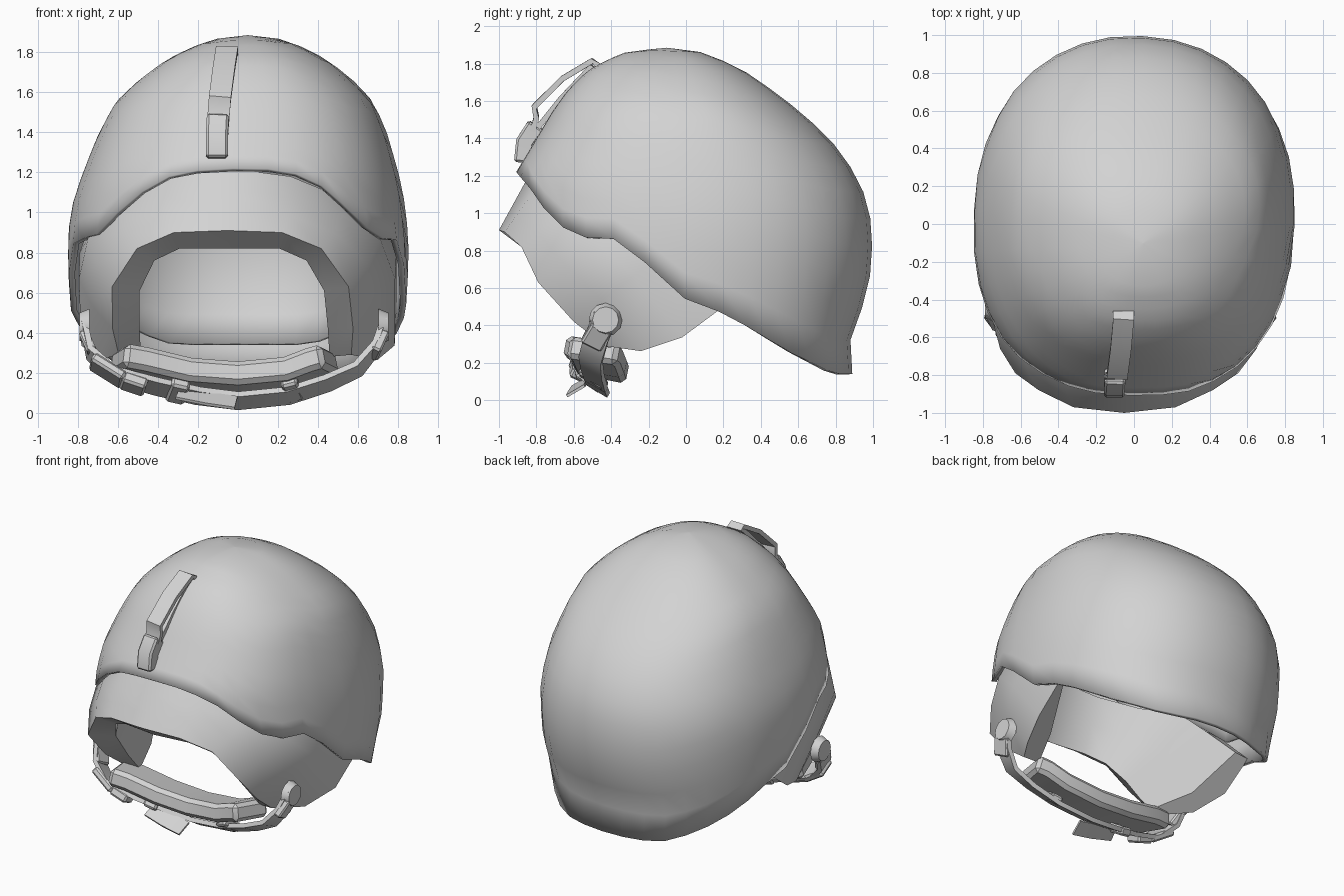
import bpy, bmesh, math
from mathutils import Vector, Matrix

if "Cube" in bpy.data.objects:
    bpy.data.objects.remove(bpy.data.objects["Cube"])

grey = bpy.data.materials.new("plain_grey")
grey.use_nodes = True
grey.diffuse_color = (0.65, 0.65, 0.65, 1)
grey.node_tree.nodes["Principled BSDF"].inputs["Base Color"].default_value = grey.diffuse_color


def make(name, verts, faces, bevel=0, angle=35):
    """Mesh object with outward normals, optional bevel and angle-limited smoothing."""
    mesh = bpy.data.meshes.new(name)
    mesh.from_pydata([tuple(v) for v in verts], [], faces)
    bm = bmesh.new()
    bm.from_mesh(mesh)
    bmesh.ops.recalc_face_normals(bm, faces=bm.faces)
    if bevel:
        sharp = [e for e in bm.edges if e.calc_face_angle(0) > 0.9]
        bmesh.ops.bevel(bm, geom=sharp, offset=bevel, segments=1, affect='EDGES')
    bm.to_mesh(mesh)
    bm.free()
    mesh.materials.append(grey)
    obj = bpy.data.objects.new(name, mesh)
    bpy.context.collection.objects.link(obj)
    bpy.ops.object.select_all(action='DESELECT')
    bpy.context.view_layer.objects.active = obj
    obj.select_set(True)
    bpy.ops.object.shade_smooth_by_angle(angle=math.radians(angle))
    return obj


def bridge(rows, cols):
    """Quads between consecutive closed rows of points."""
    return [(r * cols + c, r * cols + (c + 1) % cols,
             (r + 1) * cols + (c + 1) % cols, (r + 1) * cols + c)
            for r in range(rows - 1) for c in range(cols)]


def sweep(name, path, width, thick, across=(0, 1, 0), bevel=0):
    """Rectangular band along a path, its width kept along the across direction."""
    path = [Vector(p) for p in path]
    verts = []
    for i, p in enumerate(path):
        tangent = (path[min(i + 1, len(path) - 1)] - path[max(i - 1, 0)]).normalized()
        side = Vector(across)
        side = (side - tangent * side.dot(tangent)).normalized()
        up = tangent.cross(side)
        for a, b in ((-1, -1), (1, -1), (1, 1), (-1, 1)):
            verts.append(p + side * a * width / 2 + up * b * thick / 2)
    n = len(verts)
    faces = bridge(len(path), 4) + [(0, 1, 2, 3), (n - 4, n - 3, n - 2, n - 1)]
    return make(name, verts, faces, bevel)


def lookup(table, key):
    """Linear interpolation in rows sorted by their first value."""
    key = min(max(key, table[0][0]), table[-1][0])
    for low, high in zip(table, table[1:]):
        if key <= high[0]:
            f = (key - low[0]) / (high[0] - low[0])
            return [a + (b - a) * f for a, b in zip(low, high)][1:]


# Dome profile: height, half width, front depth, back depth
profile = [(.14, .80, -.90, .89), (.28, .81, -.90, .865), (.6, .845, -.92, .98),
           (.88, .852, -.93, 1), (1.05, .828, -.93, .975), (1.2, .788, -.92, .915),
           (1.4, .718, -.8, .77), (1.55, .645, -.71, .605), (1.66, .535, -.63, .46),
           (1.76, .405, -.53, .315), (1.82, .29, -.42, .19), (1.865, .17, -.31, .07),
           (1.885, 0, -.1, -.1)]
# Lower rim: depth, height
rim = [(-.92, 1.22), (-.86, 1.17), (-.75, 1.02), (-.6, .87), (-.4, .87), (-.3, .82),
       (-.15, .66), (.03, .51), (.2, .47), (.6, .27), (.88, .14)]


def dome(name, lift, scale, wall):
    """Helmet bowl; lift raises the rim and scale shrinks it inside another bowl."""
    columns, rings, top = 36, 15, 1.885
    verts = []
    for k in range(rings + 1):
        for c in range(columns):
            a = math.tau * c / columns
            power = .85 if math.cos(a) > 0 else .92
            ca, sa = (math.copysign(abs(t) ** power, t) for t in (math.cos(a), math.sin(a)))
            edge = lookup(rim, .03 - .95 * ca - .04 * max(sa, 0))[0] + lift
            z = top - (top - edge) * (max(k, .05) / rings) ** 1.6
            w, front, back = lookup(profile, z)
            mid = -.1 + .13 * min(1, w / .8)
            y = mid - ca * (mid - front if ca > 0 else back - mid)
            verts.append((w * sa + .06 * max(0, z - 1), y, z))
    faces = bridge(rings + 1, columns) + [tuple(range(columns))]
    bowl = make(name, verts, faces, angle=50)
    centre = Vector((0, 0, .7))
    bowl.data.transform(Matrix.Translation(centre) @ Matrix.Scale(scale, 4)
                        @ Matrix.Rotation(math.radians(-2.5), 4, 'Z') @ Matrix.Translation(-centre))
    solid = bowl.modifiers.new("wall", 'SOLIDIFY')
    solid.thickness, solid.offset = wall, -1


dome("outer_shell", 0, 1, .03)
dome("inner_lining", .15, .88, .02)

# Face liner: hidden edge, opening outer edge, opening inner edge, hidden inner edge
stations = [
    ((0, -.83, 1.22), (0, -1, .91), (0, -.88, .82), (0, -.74, 1.2)),
    ((.3, -.77, 1.18), (.27, -.97, .9), (.25, -.85, .82), (.25, -.7, 1.17)),
    ((.53, -.58, 1.08), (.46, -.88, .82), (.38, -.78, .76), (.46, -.52, 1.08)),
    ((.71, -.36, 1), (.59, -.79, .63), (.46, -.67, .61), (.62, -.3, 1)),
    ((.79, -.1, .8), (.6, -.6, .42), (.47, -.53, .42), (.69, -.1, .8)),
    ((.79, .2, .5), (.58, -.43, .29), (.47, -.41, .28), (.72, .16, .54)),
]
mirrored = [[(-x, y, z) for x, y, z in s] for s in stations[:0:-1]]
cols, rows = 7, len(stations) * 2 - 1
verts = []
for i, s in enumerate(mirrored + stations):
    hidden, outer, inner, back = (Vector(p) for p in s)
    sag = .09 if i in (0, rows - 1) else 0
    for f in (0, .35, .7):
        p = hidden.lerp(outer, f)
        p.x *= 1 + .4 * f * (1 - f)
        p.z -= sag if f else 0
        verts.append(p)
    verts += [outer, inner, inner.lerp(back, .5) - Vector((0, 0, sag)), back]
for v in verts:
    v.x += .065 * min(0, v.y + .2)
ends = [tuple(range(cols)), tuple(range((rows - 1) * cols, rows * cols))]
make("face_liner", verts, bridge(rows, cols) + ends)

# Chin pad, hanging between the cheeks
sweep("chin_pad", [(-.6, -.52, .27), (-.48, -.49, .25), (-.25, -.46, .195), (0, -.45, .175),
                   (.25, -.46, .2), (.38, -.48, .25), (.46, -.5, .27)],
      .28, .12, (0, 1, -.2), .025)

# Chin strap under the pad, its front edge tipped up
sweep("chin_strap", [(-.77, -.43, .45), (-.74, -.5, .3), (-.62, -.55, .19), (-.4, -.53, .13),
                     (-.2, -.49, .085), (0, -.47, .06), (.25, -.48, .085), (.45, -.5, .15),
                     (.6, -.51, .22), (.69, -.48, .33), (.73, -.43, .45)],
      .13, .03, (0, 1, -.6))

for side, label in ((1, "left"), (-1, "right")):
    # Strap anchor discs on the cheeks
    bm = bmesh.new()
    bmesh.ops.create_cone(bm, cap_ends=True, segments=12, radius1=.09, radius2=.07, depth=.05)
    bm.transform(Matrix.Translation((side * .745 - .02, -.43, .43))
                 @ Matrix.Rotation(side * math.pi / 2, 4, 'Y'))
    bm.verts.index_update()
    make(label + "_anchor", [v.co.copy() for v in bm.verts],
         [[v.index for v in f.verts] for f in bm.faces])
    bm.free()
    # Adjusters just below the anchors
    sweep(label + "_adjuster", [(side * .745 - .02, -.45, .39), (side * .7 - .02, -.51, .29)],
          .12, .05, (0, 1, 0), .01)

# Strap keepers, side release buckle and loose strap end
sweep("right_keeper", [(-.345, -.52, .12), (-.255, -.51, .1)], .16, .06, (0, 1, -.7), .012)
sweep("left_keeper", [(.23, -.49, .11), (.31, -.5, .13)], .16, .06, (0, 1, -.7), .012)
sweep("buckle_socket", [(-.73, -.53, .26), (-.57, -.56, .16)], .14, .05, (0, 1, -.5), .012)
sweep("buckle_plug", [(-.58, -.56, .165), (-.46, -.56, .125)], .12, .06, (0, 1, -.5), .012)
sweep("strap_end", [(-.3, -.56, .1), (-.15, -.58, .07), (-.01, -.59, .05)],
      .11, .015, (0, 1, .6))

# Goggle clip: arched bar, base strip and foot block
sweep("clip_bar", [(-.055, -.47, 1.79), (-.055, -.5, 1.815), (-.07, -.66, 1.72),
                   (-.09, -.81, 1.57), (-.095, -.8, 1.51), (-.1, -.82, 1.44)],
      .11, .03, (1, 0, 0))
sweep("clip_base", [(-.06, -.5, 1.79), (-.08, -.67, 1.61), (-.095, -.79, 1.46)],
      .09, .03, (1, 0, 0))
sweep("clip_foot", [(-.1, -.8, 1.47), (-.105, -.86, 1.38), (-.105, -.87, 1.27)],
      .11, .1, (1, 0, 0), .012)
